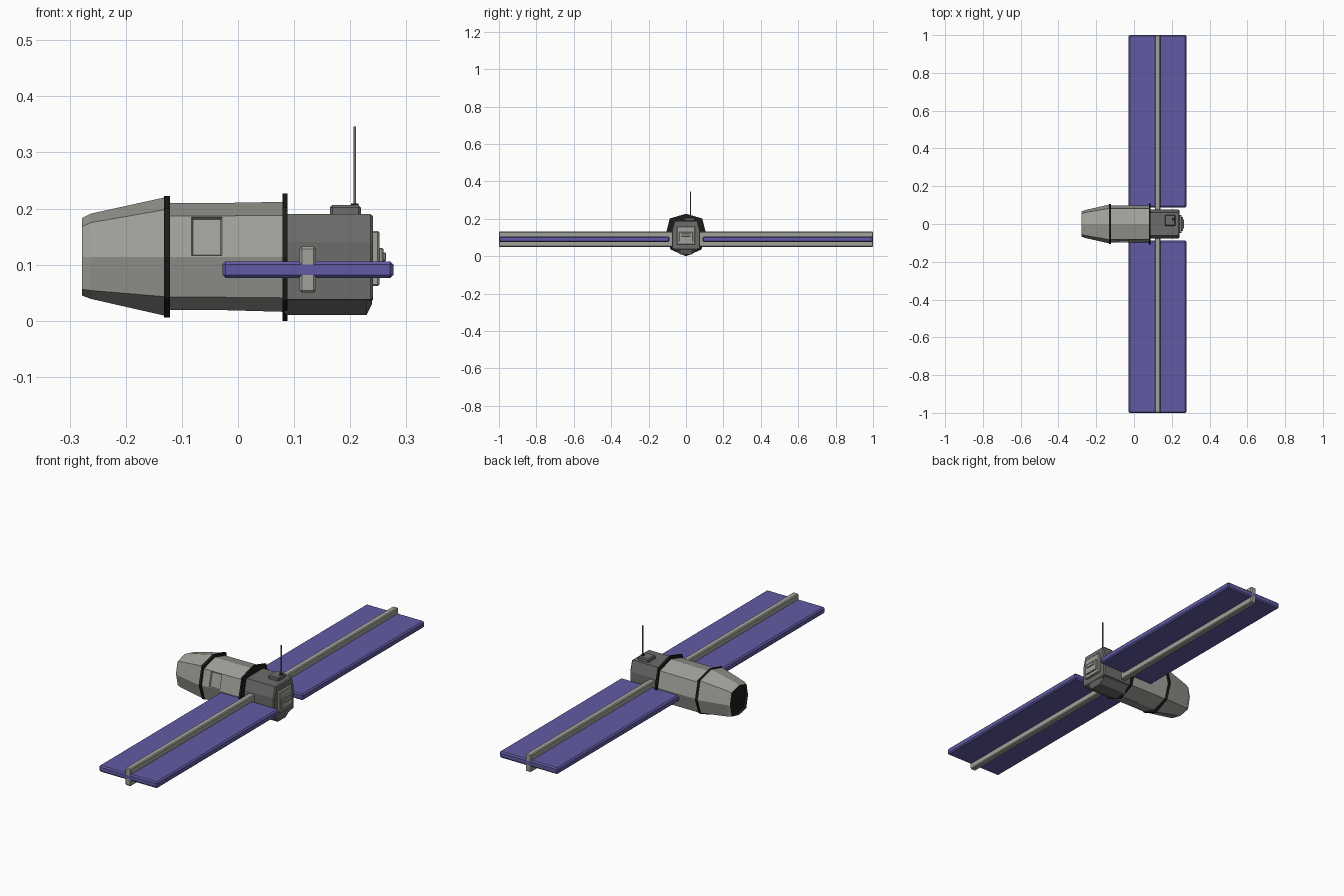
import bpy, bmesh
from mathutils import Vector

if "Cube" in bpy.data.objects:
    bpy.data.objects.remove(bpy.data.objects["Cube"])


def material(name, rgb):
    m = bpy.data.materials.new(name)
    m.diffuse_color = (*rgb, 1)
    m.use_nodes = True
    m.node_tree.nodes["Principled BSDF"].inputs["Base Color"].default_value = m.diffuse_color
    return m


HULL = material("hull grey", (0.36, 0.36, 0.33))
DARK = material("dark grey", (0.15, 0.15, 0.145))
BLACK = material("black", (0.012, 0.012, 0.012))
BLUE = material("panel blue", (0.12, 0.105, 0.37))


def finish(name, bm, *mats):
    bmesh.ops.recalc_face_normals(bm, faces=bm.faces)
    me = bpy.data.meshes.new(name)
    bm.to_mesh(me)
    bm.free()
    for m in mats:
        me.materials.append(m)
    ob = bpy.data.objects.new(name, me)
    bpy.context.collection.objects.link(ob)
    return ob


def loft(sections):
    """Skin a list of (x, half profile [(y, z)...]) mirrored in y, with end caps."""
    bm = bmesh.new()
    rings = []
    for x, half in sections:
        pts = half + [(-y, z) for y, z in reversed(half) if y > 1e-6]
        rings.append([bm.verts.new((x, y, z)) for y, z in pts])
    n = len(rings[0])
    for a, b in zip(rings, rings[1:]):
        for i in range(n):
            j = (i + 1) % n
            bm.faces.new((a[i], a[j], b[j], b[i]))
    bm.faces.new(rings[0])
    bm.faces.new(rings[-1])
    bmesh.ops.recalc_face_normals(bm, faces=bm.faces)
    bm.faces.ensure_lookup_table()
    return bm


def octagon(top, sh_y, sh_z, waist, lo_y, lo_z, bottom):
    return [(0, top), (sh_y, sh_z), (waist, 0.114), (lo_y, lo_z), (0, bottom)]


def box(name, lo, hi, mat, bevel=0.0):
    bm = bmesh.new()
    bmesh.ops.create_cube(bm, size=1)
    lo, hi = Vector(lo), Vector(hi)
    for v in bm.verts:
        v.co = Vector([(lo[i] + hi[i]) / 2 + v.co[i] * (hi[i] - lo[i]) for i in range(3)])
    if bevel:
        bmesh.ops.bevel(bm, geom=bm.edges[:], offset=bevel, segments=1, affect='EDGES')
    return finish(name, bm, mat)


# Tapered nose with a dark recessed end
tip = octagon(0.183, 0.055, 0.168, 0.066, 0.053, 0.056, 0.045)
lip = octagon(0.191, 0.060, 0.175, 0.073, 0.058, 0.054, 0.039)
base = octagon(0.220, 0.083, 0.198, 0.103, 0.078, 0.043, 0.009)
bm = loft([(-0.278, tip), (-0.262, lip), (-0.130, base)])
end = [f for f in bm.faces if f.normal.x < -0.9]
for f in end:
    f.material_index = 1
bmesh.ops.inset_region(bm, faces=end, thickness=0.004, depth=-0.012)
finish("nose", bm, HULL, BLACK)

# Middle hull with a recessed hatch on the front side
mid_a = octagon(0.210, 0.081, 0.187, 0.098, 0.076, 0.042, 0.019)
mid_b = octagon(0.212, 0.081, 0.188, 0.098, 0.076, 0.041, 0.016)
bm = loft([(-0.122, mid_a), (-0.085, mid_a), (-0.026, mid_a), (0.082, mid_b)])
hatch = [f for f in bm.faces if f.normal.y < -0.8
         and f.calc_center_median().z > 0.114
         and -0.08 < f.calc_center_median().x < -0.03]
bmesh.ops.inset_region(bm, faces=hatch, thickness=0.003, depth=0)
bmesh.ops.inset_region(bm, faces=hatch, thickness=0.004, depth=-0.006)
finish("main_hull", bm, HULL)

# Black collars
ring1 = octagon(0.222, 0.085, 0.200, 0.106, 0.080, 0.041, 0.006)
finish("front_collar", loft([(-0.132, ring1), (-0.121, ring1)]), BLACK)
ring2 = octagon(0.227, 0.087, 0.202, 0.109, 0.082, 0.036, 0.000)
finish("rear_collar", loft([(0.079, ring2), (0.088, ring2)]), BLACK)

# Equipment section behind the hull and its keel
aft = [(0.062, 0.190), (0.076, 0.140), (0.076, 0.038), (0.05, 0.034)]
finish("equipment_bay", loft([(0.084, aft), (0.236, aft),
       (0.241, [(y * 0.94, 0.112 + (z - 0.112) * 0.95) for y, z in aft])]), DARK)
keel = [(0.068, 0.040), (0.030, 0.010)]
keel_end = [(0.066, 0.040), (0.030, 0.030)]
finish("keel", loft([(0.084, keel), (0.229, keel), (0.239, keel_end)]), DARK)

# Stepped end hatch
box("end_plate", (0.238, -0.048, 0.062), (0.252, 0.048, 0.160), HULL, 0.003)
box("end_step", (0.250, -0.038, 0.078), (0.259, 0.038, 0.130), HULL, 0.002)
box("end_handle", (0.257, -0.025, 0.106), (0.264, 0.025, 0.122), HULL, 0.002)

# Roof box and antenna
box("roof_box", (0.164, -0.010, 0.186), (0.219, 0.048, 0.206), DARK, 0.004)
box("antenna_base", (0.201, 0.018, 0.204), (0.215, 0.032, 0.209), BLACK)
box("antenna", (0.2055, 0.0225, 0.205), (0.2105, 0.0275, 0.346), DARK)

# Solar wings with a spar through each
for side, s in (("front", -1), ("back", 1)):
    y0, y1 = sorted((s * 0.088, s * 1.0))
    box(side + "_solar_panel", (-0.028, y0, 0.076), (0.277, y1, 0.106), BLUE, 0.006)
    y0, y1 = sorted((s * 0.068, s * 1.0))
    box(side + "_spar", (0.110, y0, 0.050), (0.139, y1, 0.132), HULL, 0.004)
